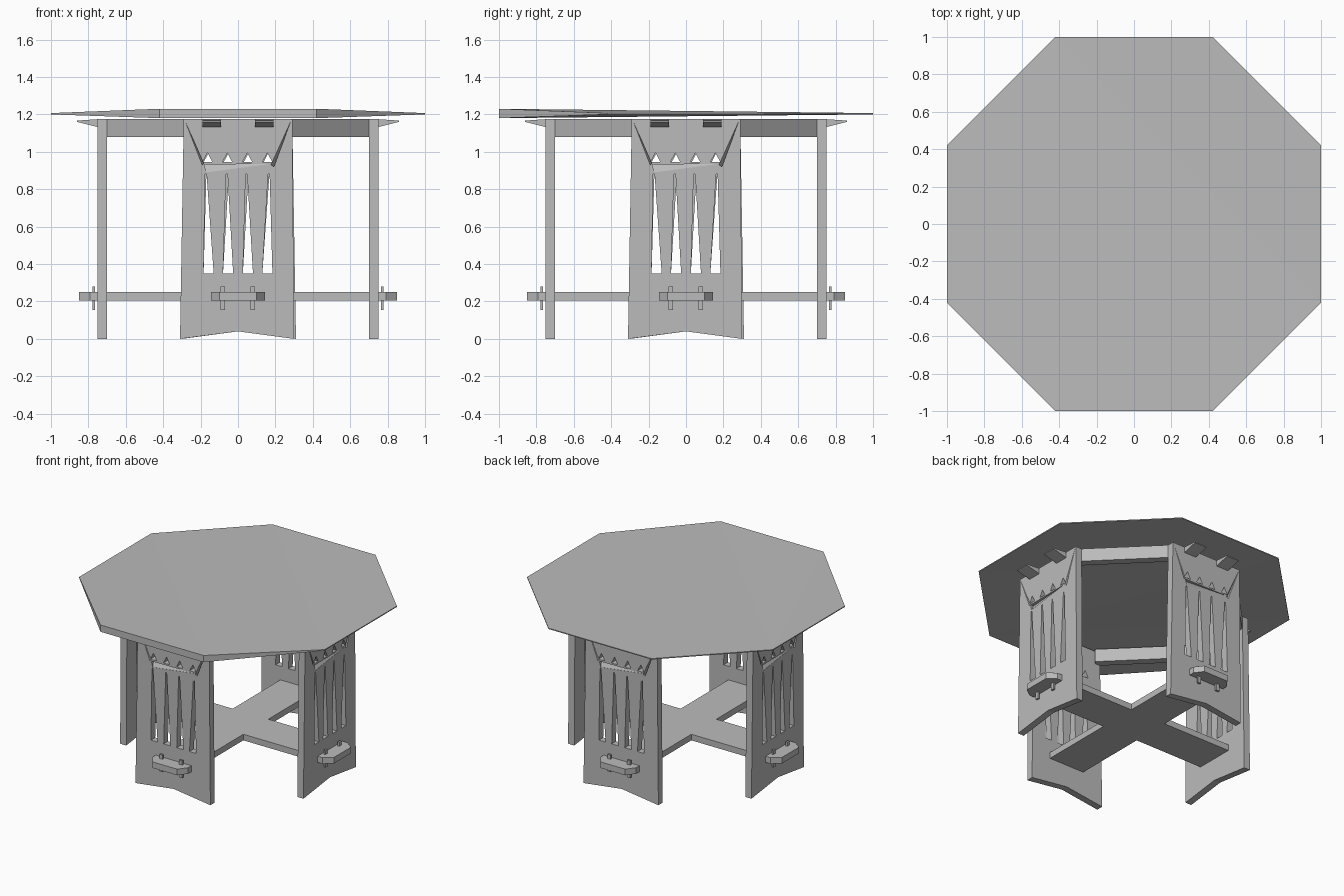
import bpy, bmesh, math
from mathutils import Matrix

cube = bpy.data.objects.get("Cube")
if cube:
    bpy.data.objects.remove(cube, do_unlink=True)

grey = bpy.data.materials.new("plain grey")
grey.use_nodes = True
grey.diffuse_color = (0.5, 0.5, 0.5, 1)
grey.node_tree.nodes["Principled BSDF"].inputs["Base Color"].default_value = (0.5, 0.5, 0.5, 1)


def add_object(name, bm):
    bmesh.ops.recalc_face_normals(bm, faces=bm.faces)
    mesh = bpy.data.meshes.new(name)
    bm.to_mesh(mesh)
    bm.free()
    mesh.materials.append(grey)
    obj = bpy.data.objects.new(name, mesh)
    bpy.context.collection.objects.link(obj)
    return obj


def loft(bm, lower, upper):
    """Closed solid between two matching outlines."""
    a = [bm.verts.new(p) for p in lower]
    b = [bm.verts.new(p) for p in upper]
    bm.faces.new(a)
    bm.faces.new(b)
    for i in range(len(a)):
        j = (i + 1) % len(a)
        bm.faces.new((a[i], a[j], b[j], b[i]))


def upright(bm, outline, near, far):
    """Extrude an (x, z) outline along y."""
    loft(bm, [(x, near, z) for x, z in outline], [(x, far, z) for x, z in outline])


def box(bm, x, y, z, size):
    m = Matrix.Translation((x, y, z)) @ Matrix.Diagonal((*size, 1))
    bmesh.ops.create_cube(bm, size=1, matrix=m)


def cut(target, bm):
    cutter = add_object("cutter", bm)
    cutter.hide_render = True
    mod = target.modifiers.new("cut", 'BOOLEAN')
    mod.operation = 'DIFFERENCE'
    mod.solver = 'EXACT'
    mod.use_self = True
    mod.object = cutter
    bpy.context.view_layer.objects.active = target
    bpy.ops.object.modifier_apply(modifier=mod.name)
    bpy.data.objects.remove(cutter, do_unlink=True)


def around(obj, sides=("front", "left", "back", "right")):
    """Repeat a front part on the other sides by quarter turns."""
    base = obj.name
    for i, side in enumerate(sides):
        part = obj if i == 0 else obj.copy()
        if i:
            bpy.context.collection.objects.link(part)
        part.name = side + "_" + base
        part.rotation_euler.z = i * math.pi / 2


# Octagonal top, full thickness only along its front edge
corner = 0.42
ring = [(-corner, -1), (corner, -1), (1, -corner), (1, corner),
        (corner, 1), (-corner, 1), (-1, corner), (-1, -corner)]
bm = bmesh.new()
loft(bm, [(x, y, 1.18 if i < 2 else 1.2) for i, (x, y) in enumerate(ring)],
     [(x, y, 1.23 if i < 2 else 1.207) for i, (x, y) in enumerate(ring)])
bmesh.ops.triangulate(bm, faces=[f for f in bm.faces if len(f.verts) > 4])
add_object("table_top", bm)

# Slab leg with notched foot
bm = bmesh.new()
upright(bm, [(-0.31, 0), (0, 0.04), (0.3, 0), (0.29, 1.175), (-0.29, 1.175)], -0.75, -0.7)
leg = add_object("leg", bm)

# Tapered slots and small triangular holes
bm = bmesh.new()
for base, tip in ((-0.157, -0.172), (-0.053, -0.06), (0.053, 0.045), (0.157, 0.165)):
    upright(bm, [(base - 0.027, 0.35), (base + 0.027, 0.35),
                 (tip + 0.004, 0.88), (tip - 0.004, 0.88)], -0.8, -0.6)
for x in (-0.163, -0.057, 0.05, 0.157):
    upright(bm, [(x - 0.026, 0.945), (x + 0.026, 0.945), (x, 0.995)], -0.8, -0.6)
cut(leg, bm)

# Shallow carved lines framing the upper panel
bm = bmesh.new()
for a, b, c in (((-0.17, 0.89), (0.17, 0.935), (-0.18, 0.932)),
                ((-0.283, 1.165), (-0.192, 0.93), (-0.183, 0.937)),
                ((0.283, 1.165), (0.176, 0.93), (0.192, 0.92))):
    flat = [(x, -0.76, z) for x, z in (a, b, c)]
    deep = [(a[0], -0.748, a[1]), (b[0], -0.748, b[1]), (c[0], -0.725, c[1])]
    loft(bm, flat, deep)
cut(leg, bm)
around(leg)

# Tapered tenons near the top of each leg
bm = bmesh.new()
for x in (-0.14, 0.14):
    loft(bm, [(x + s * 0.05, -0.74, z) for s, z in ((-1, 1.13), (1, 1.13), (1, 1.175), (-1, 1.175))],
         [(x + s * 0.05, -0.86, z) for s, z in ((-1, 1.16), (1, 1.16), (1, 1.167), (-1, 1.167))])
around(add_object("upper_tenons", bm))

# Diagonal aprons joining neighbouring legs
bm = bmesh.new()
plan = [(0.27, -0.72), (0.72, -0.27), (0.68, -0.23), (0.23, -0.68)]
loft(bm, [(x, y, 1.08) for x, y in plan], [(x, y, 1.175) for x, y in plan])
around(add_object("apron", bm))

# Crossing stretchers with chamfered ends
half = [(0.145, -0.79), (0.1, -0.85), (-0.1, -0.85), (-0.145, -0.79)]
plan = half + [(-x, -y) for x, y in half]
bm = bmesh.new()
loft(bm, [(x, y, 0.205) for x, y in plan], [(x, y, 0.25) for x, y in plan])
around(add_object("stretcher", bm), ("lengthwise", "crosswise"))

# Pegs locking the stretchers outside the legs
bm = bmesh.new()
for x in (-0.082, 0.078):
    box(bm, x, -0.772, 0.218, (0.025, 0.014, 0.125))
around(add_object("pegs", bm))
